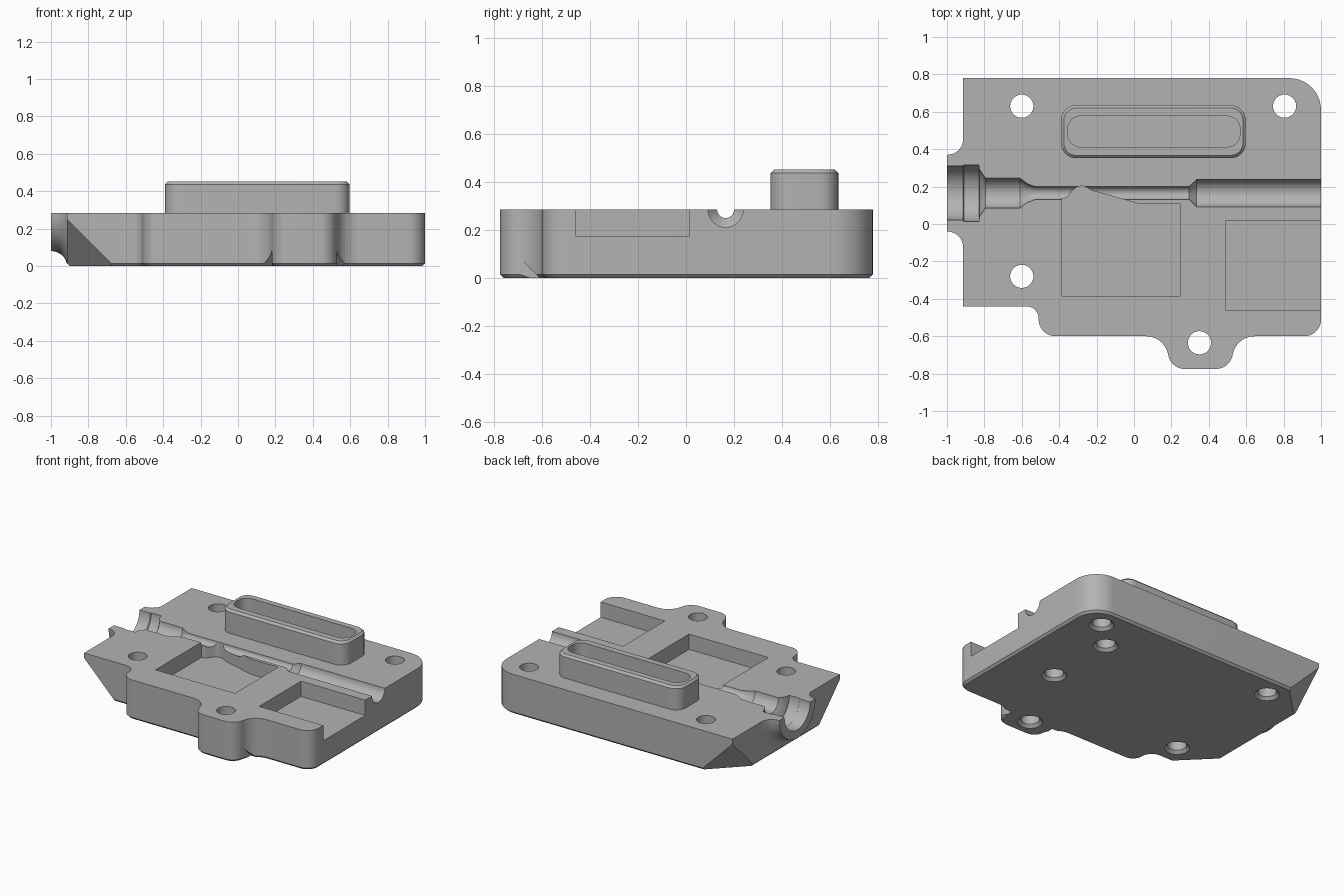
import bpy, bmesh
from math import sin, cos, pi, tan
from mathutils import Vector

cube = bpy.data.objects.get("Cube")
if cube:
    bpy.data.objects.remove(cube)

grey = bpy.data.materials.new("machined grey")
grey.use_nodes = True
grey.diffuse_color = (0.45, 0.45, 0.45, 1)
grey.node_tree.nodes["Principled BSDF"].inputs["Base Color"].default_value = (0.45, 0.45, 0.45, 1)

TOP = 0.285      # parting face height
BORE_Y = 0.165   # bore axis


def finish(bm, name):
    bmesh.ops.recalc_face_normals(bm, faces=bm.faces)
    mesh = bpy.data.meshes.new(name)
    bm.to_mesh(mesh)
    bm.free()
    mesh.materials.append(grey)
    ob = bpy.data.objects.new(name, mesh)
    bpy.context.collection.objects.link(ob)
    return ob


def rounded(corners, steps=10):
    """Polygon with each (x, y, radius) corner replaced by a tangent arc."""
    out = []
    for i, (x, y, r) in enumerate(corners):
        p = Vector((x, y))
        if not r:
            out.append(p)
            continue
        a = (Vector(corners[i - 1][:2]) - p).normalized()
        b = (Vector(corners[(i + 1) % len(corners)][:2]) - p).normalized()
        half = a.angle(b) / 2
        t = r / tan(half)
        c = p + (a + b).normalized() * (r / sin(half))
        u, v = p + a * t - c, p + b * t - c
        sweep = pi - 2 * half
        for k in range(steps + 1):
            f = k / steps
            out.append(c + (u * sin((1 - f) * sweep) + v * sin(f * sweep)) / sin(sweep))
    return out


def prism(name, pts, z0, z1, bevel_z=None, bevel=0.015):
    """Extrude an outline and optionally chamfer the rim at one height."""
    bm = bmesh.new()
    base = bm.faces.new([bm.verts.new((p[0], p[1], z0)) for p in pts])
    ext = bmesh.ops.extrude_face_region(bm, geom=[base])["geom"]
    bmesh.ops.translate(bm, vec=(0, 0, z1 - z0), verts=[g for g in ext if isinstance(g, bmesh.types.BMVert)])
    bmesh.ops.recalc_face_normals(bm, faces=bm.faces)
    if bevel_z is not None:
        rim = [e for e in bm.edges if all(abs(v.co.z - bevel_z) < 1e-5 for v in e.verts)]
        bmesh.ops.bevel(bm, geom=rim, offset=bevel, segments=1, affect='EDGES', clamp_overlap=False)
    return finish(bm, name)


def rect(x0, x1, y0, y1, r=0):
    return rounded([(x0, y0, r), (x1, y0, r), (x1, y1, r), (x0, y1, r)])


def revolve(name, profile, centre, axis, sides=48):
    """Turn a profile of (distance, radius) pairs about the x or z axis."""
    bm = bmesh.new()
    rings = []
    for d, r in profile:
        ring = []
        for k in range(sides):
            a = 2 * pi * (k + 0.5) / sides
            u, v = r * cos(a), r * sin(a)
            co = (d, u, v) if axis == 'x' else (u, v, d)
            ring.append(bm.verts.new(Vector(co) + Vector(centre)))
        rings.append(ring)
    for lo, hi in zip(rings, rings[1:]):
        for k in range(sides):
            j = (k + 1) % sides
            bm.faces.new((lo[k], lo[j], hi[j], hi[k]))
    bm.faces.new(rings[0])
    bm.faces.new(rings[-1])
    return finish(bm, name)


def hull(name, pts):
    bm = bmesh.new()
    for p in pts:
        bm.verts.new(p)
    bmesh.ops.convex_hull(bm, input=bm.verts)
    return finish(bm, name)


def combine(target, tool, operation='DIFFERENCE'):
    mod = target.modifiers.new("combine", 'BOOLEAN')
    mod.operation, mod.solver, mod.object = operation, 'EXACT', tool
    bpy.context.view_layer.update()
    graph = bpy.context.evaluated_depsgraph_get()
    mesh = bpy.data.meshes.new_from_object(target.evaluated_get(graph))
    target.modifiers.clear()
    target.data = mesh
    bpy.data.objects.remove(tool)


# Main block, left over-tall until the bore collar is joined
outline = rounded([
    (-0.915, 0.78, 0), (1, 0.78, 0.17), (1, -0.6, 0.09),
    (0.55, -0.6, 0.12), (0.51, -0.775, 0.09), (0.2, -0.775, 0.09), (0.16, -0.6, 0.12),
    (-0.51, -0.6, 0.09), (-0.51, -0.44, 0.065), (-0.915, -0.44, 0)])
body = prism("housing_half", outline, 0, 0.6, bevel_z=0)

# Flared collar around the bore mouth
flare = [(-1 + 0.085 * sin(a), 0.285 - 0.08 * cos(a)) for a in [k * pi / 16 for k in range(9)]]
flare = [(x, min(r, 0.272)) for x, r in flare]
combine(body, revolve("collar", flare + [(-0.8, 0.272)], (0, BORE_Y, TOP), 'x', 64), 'UNION')

# Flat parting face
combine(body, prism("parting_cut", rect(-2, 2, -2, 2), TOP, 1))

# Sloped lower corners at the left end
for y, s in ((0.78, 1), (-0.44, -1)):
    e, leg = 0.05, 0.4
    x0, y0 = -0.915 - e, y + s * e
    combine(body, hull("corner_cut", [(x0, y0, -e), (x0 + leg, y0, -e),
                                      (x0, y0 - s * leg, -e), (x0, y0, leg - e)]))

# Sloped undersides beside the front lug
for x0, x1 in ((-0.05, 0.182), (0.528, 0.76)):
    combine(body, hull("lug_cut", [(x, y, z) for x in (x0, x1)
                                   for y, z in ((-0.56, -0.05), (-0.86, 0.25), (-0.86, -0.05))]))

# Stepped bore along the parting face
bore = [(-1.1, 0.145), (-0.915, 0.145), (-0.91, 0.152), (-0.83, 0.152), (-0.825, 0.125),
        (-0.795, 0.08), (-0.61, 0.08), (-0.57, 0.05), (-0.53, 0.035),
        (0.295, 0.035), (0.335, 0.073), (1.1, 0.073)]
combine(body, revolve("bore_cut", bore, (0, BORE_Y, TOP), 'x'))

# Pockets: one with a shaped back wall, one open at the side
pocket = rounded([(-0.385, -0.385, 0), (0.245, -0.385, 0), (0.245, 0.107, 0), (0.03, 0.107, 0),
                  (-0.23, 0.18, 0.05), (-0.29, 0.225, 0.06), (-0.36, 0.14, 0.04), (-0.385, 0.135, 0)], 6)
combine(body, prism("centre_pocket_cut", pocket, 0.175, 0.4))
combine(body, prism("side_pocket_cut", rect(0.49, 1.2, -0.46, 0.015), 0.175, 0.4))

# Raised hollow port
port = prism("port", rect(-0.39, 0.597, 0.352, 0.635, 0.08), 0.2, 0.452, bevel_z=0.452)
combine(body, port, 'UNION')
combine(body, prism("port_cut", rect(-0.355, 0.567, 0.412, 0.577, 0.07), TOP, 0.6))

# Through holes and blind holes, countersunk underneath
through, blind = 0.4, 0.13
for x, y, depth in ((-0.6, 0.63, through), (0.805, 0.63, through), (-0.6, -0.28, through),
                    (0.35, -0.635, through), (0.62, -0.07, blind), (0.61, 0.44, blind)):
    combine(body, revolve("hole_cut", [(-0.02, 0.102), (0.02, 0.062), (depth, 0.062)], (x, y, 0), 'z', 32))

# Smooth curved walls, keep edges crisp
bpy.ops.object.select_all(action='DESELECT')
body.select_set(True)
bpy.context.view_layer.objects.active = body
bpy.ops.object.shade_smooth_by_angle(angle=pi / 7)
